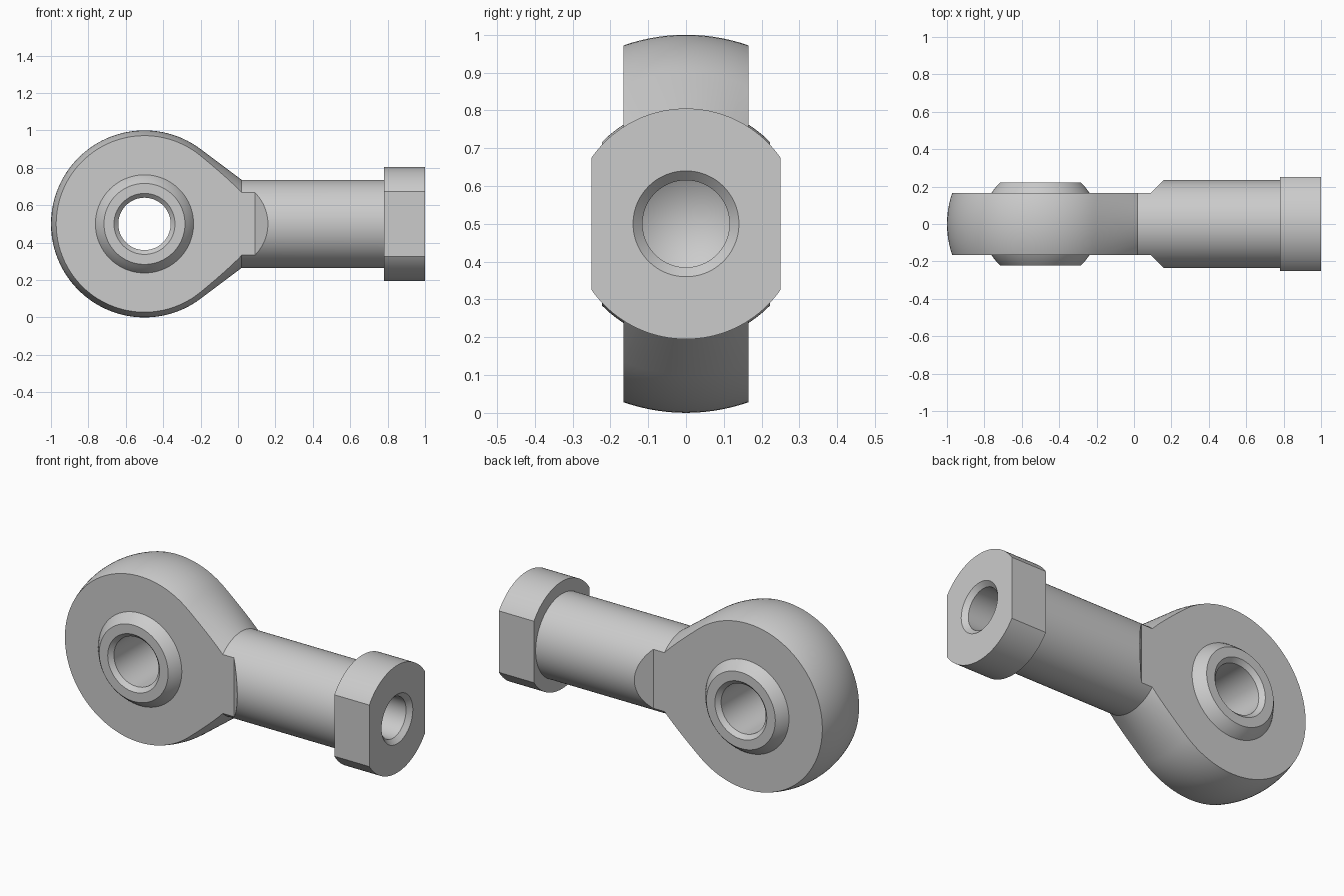
import bpy, bmesh
from math import sin, cos, pi, radians, sqrt
from mathutils import Vector, Matrix

cube = bpy.data.objects.get("Cube")
if cube:
    bpy.data.objects.remove(cube, do_unlink=True)

steel = bpy.data.materials.new("plain_steel")
steel.use_nodes = True
steel.diffuse_color = (0.6, 0.6, 0.6, 1)
steel.node_tree.nodes["Principled BSDF"].inputs["Base Color"].default_value = (0.6, 0.6, 0.6, 1)

MID = 0.5            # height of the shank axis
EYE = -0.5           # x of the eye centre
HEAD_R = 0.5
SHANK_R = 0.235
HALF_WIDTH = 0.165   # half thickness of the head
NUT_R = 0.305
NUT_FLAT = 0.25


def finish(name, bm):
    bmesh.ops.recalc_face_normals(bm, faces=bm.faces[:])
    mesh = bpy.data.meshes.new(name)
    bm.to_mesh(mesh)
    bm.free()
    mesh.materials.append(steel)
    obj = bpy.data.objects.new(name, mesh)
    bpy.context.collection.objects.link(obj)
    return obj


def revolve(name, profile, axis, centre, closed=False, steps=128):
    """Spin (along, radius) points round the x or y axis."""
    bm = bmesh.new()
    place = (lambda a, r: (a, 0, r)) if axis == "X" else (lambda a, r: (0, a, r))
    verts = [bm.verts.new(place(a, r)) for a, r in profile]
    pairs = list(zip(verts, verts[1:])) + ([(verts[-1], verts[0])] if closed else [])
    edges = [bm.edges.new(p) for p in pairs]
    direction = (1, 0, 0) if axis == "X" else (0, 1, 0)
    bmesh.ops.spin(bm, geom=verts + edges, cent=(0, 0, 0), axis=direction,
                   angle=2 * pi, steps=steps)
    bmesh.ops.remove_doubles(bm, verts=bm.verts[:], dist=1e-5)
    bmesh.ops.translate(bm, verts=bm.verts[:], vec=centre)
    return finish(name, bm)


def prism(name, outline):
    """Extrude an xy outline through the full height."""
    bm = bmesh.new()
    face = bm.faces.new([bm.verts.new((x, y, -0.2)) for x, y in outline])
    top = bmesh.ops.extrude_face_region(bm, geom=[face])["geom"]
    bmesh.ops.translate(bm, vec=(0, 0, 1.4),
                        verts=[v for v in top if isinstance(v, bmesh.types.BMVert)])
    return finish(name, bm)


def cut(target, cutter):
    mod = target.modifiers.new("cut", "BOOLEAN")
    mod.operation, mod.solver, mod.object = "DIFFERENCE", "EXACT", cutter
    bpy.context.view_layer.objects.active = target
    bpy.ops.object.modifier_apply(modifier=mod.name)
    bpy.data.objects.remove(cutter, do_unlink=True)


def smooth(obj):
    bpy.ops.object.select_all(action="DESELECT")
    obj.select_set(True)
    bpy.context.view_layer.objects.active = obj
    bpy.ops.object.shade_smooth_by_angle(angle=radians(25))


# Rod end body: round head, tangent cone, shank, collar and blind bore
tangent = radians(53.13)
arc = [pi + (tangent - pi) * i / 40 for i in range(41)]
body_profile = [(EYE + HEAD_R * cos(a), max(0, HEAD_R * sin(a))) for a in arc]
body_profile[0] = (EYE - HEAD_R, 0)
body_profile += [(0.02, SHANK_R), (0.78, SHANK_R), (0.78, NUT_R), (1, NUT_R),
                 (1, 0.14), (0.975, 0.115), (0.27, 0.115), (0.2, 0)]
body = revolve("rod_end_body", body_profile, "X", (0, 0, MID))

# Flat sides of the head, sloped run-out on the shank, wrench flats on the collar
run_out = 0.09 + NUT_FLAT - HALF_WIDTH
side = [(-1.2, HALF_WIDTH), (0.09, HALF_WIDTH), (run_out, NUT_FLAT),
        (1.2, NUT_FLAT), (1.2, 0.7), (-1.2, 0.7)]
for sign in (1, -1):
    cut(body, prism("side_cutter", [(x, sign * y) for x, y in side]))

# Eye through the head
eye = revolve("eye_cutter", [(-0.4, 0), (-0.4, 0.25), (0.4, 0.25), (0.4, 0)],
              "Y", (EYE, 0, MID))
cut(body, eye)
smooth(body)

# Swivel ball with a chamfered bore
BALL_R, BALL_HALF = 0.31, 0.222
ys = [-BALL_HALF + 2 * BALL_HALF * i / 24 for i in range(25)]
ball_profile = [(y, sqrt(BALL_R ** 2 - y ** 2)) for y in ys]
ball_profile += [(BALL_HALF, 0.163), (BALL_HALF - 0.023, 0.14),
                 (0.023 - BALL_HALF, 0.14), (-BALL_HALF, 0.163)]
ball = revolve("swivel_ball", ball_profile, "Y", (EYE, 0, MID), closed=True)
smooth(ball)
